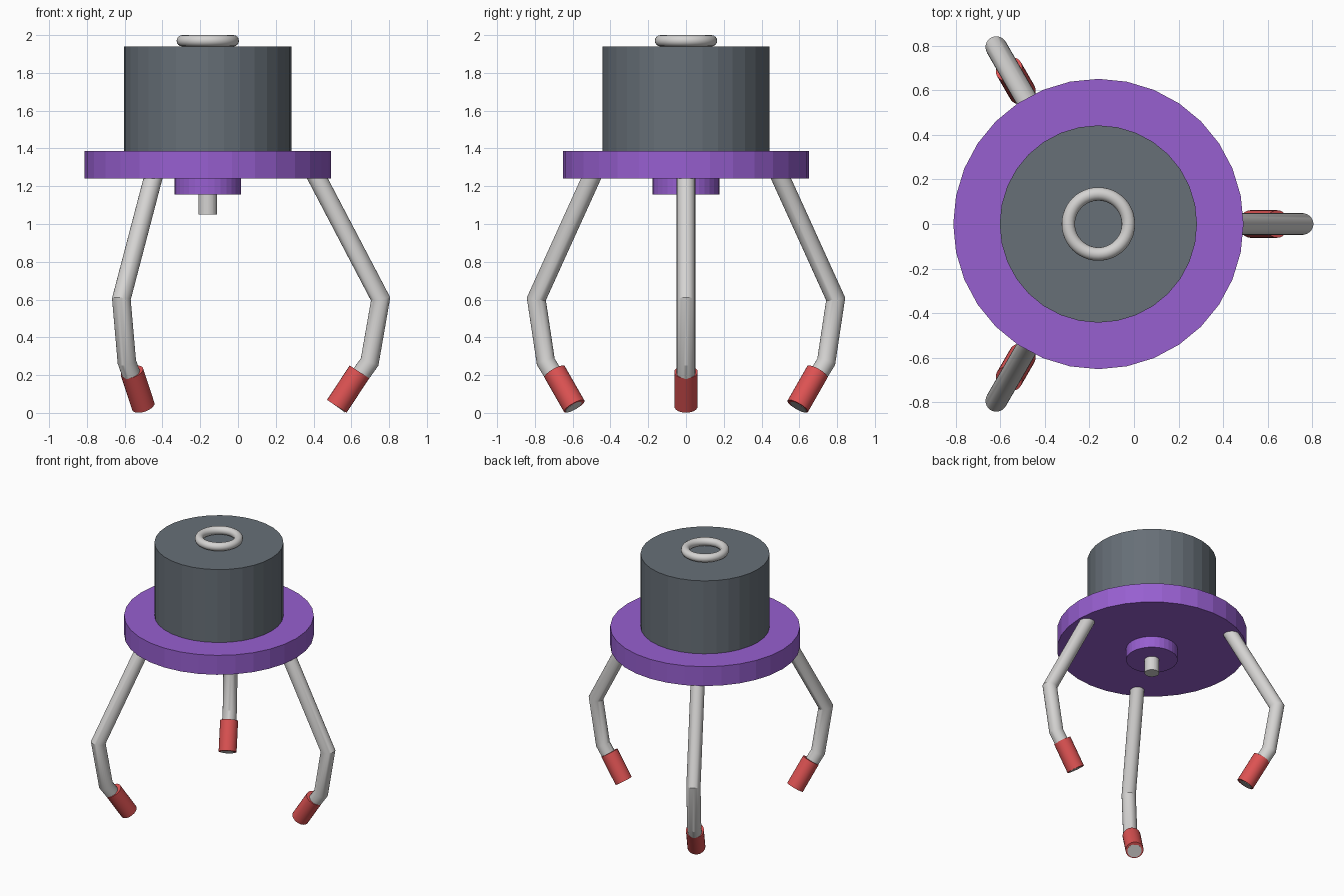
import bpy, bmesh, math
from mathutils import Vector, Matrix

if "Cube" in bpy.data.objects:
    bpy.data.objects.remove(bpy.data.objects["Cube"])

AXIS = Vector((-0.16, 0, 0))      # vertical axis shared by all round parts


def material(name, rgb):
    m = bpy.data.materials.new(name)
    m.diffuse_color = (*rgb, 1)
    m.use_nodes = True
    m.node_tree.nodes["Principled BSDF"].inputs["Base Color"].default_value = m.diffuse_color
    return m


PURPLE = material("purple", (0.31, 0.115, 0.63))
SLATE = material("slate grey", (0.135, 0.16, 0.185))
SILVER = material("light grey", (0.66, 0.65, 0.64))
RED = material("red", (0.72, 0.085, 0.085))


def finish(obj, name, mat, smooth=True):
    obj.name = name
    obj.data.materials.append(mat)
    if smooth:
        bpy.ops.object.select_all(action='DESELECT')
        obj.select_set(True)
        bpy.context.view_layer.objects.active = obj
        bpy.ops.object.shade_smooth_by_angle(angle=math.radians(24))
    return obj


def disc(name, mat, radius, z0, z1, sides=32):
    bpy.ops.mesh.primitive_cylinder_add(
        vertices=sides, radius=radius, depth=z1 - z0,
        location=AXIS + Vector((0, 0, (z0 + z1) / 2)))
    return finish(bpy.context.object, name, mat, smooth=False)


def bent_tube(name, mat, path, radius, angle, sides=24):
    """Mitred tube along (distance from axis, height) points, turned about the axis."""
    pts = [Vector((r, 0, z)) for r, z in path]
    bm = bmesh.new()
    rings = []
    for i, p in enumerate(pts):
        d_in = (p - pts[i - 1]).normalized() if i else (pts[1] - p).normalized()
        d_out = (pts[i + 1] - p).normalized() if i + 1 < len(pts) else d_in
        tangent = (d_in + d_out).normalized()
        side = Vector((tangent.z, 0, -tangent.x)) / tangent.dot(d_in)
        ring = []
        for k in range(sides):
            a = math.tau * k / sides
            ring.append(bm.verts.new(
                p + radius * (side * math.cos(a) + Vector((0, math.sin(a), 0)))))
        rings.append(ring)
    for a, b in zip(rings, rings[1:]):
        for k in range(sides):
            n = (k + 1) % sides
            bm.faces.new((a[k], a[n], b[n], b[k]))
    bm.faces.new(rings[0])
    bm.faces.new(rings[-1])
    bmesh.ops.recalc_face_normals(bm, faces=bm.faces)
    bm.transform(Matrix.Rotation(angle, 4, 'Z'))
    mesh = bpy.data.meshes.new(name)
    bm.to_mesh(mesh)
    bm.free()
    obj = bpy.data.objects.new(name, mesh)
    obj.location = AXIS
    bpy.context.collection.objects.link(obj)
    return finish(obj, name, mat)


# Stacked round body
disc("motor_housing", SLATE, 0.443, 1.385, 1.94)
disc("mounting_plate", PURPLE, 0.652, 1.24, 1.387)
disc("lower_hub", PURPLE, 0.177, 1.155, 1.242)
disc("drive_shaft", SILVER, 0.05, 1.05, 1.157)

# Ring lying on top of the housing
bpy.ops.mesh.primitive_torus_add(
    major_radius=0.135, minor_radius=0.03, major_segments=48, minor_segments=16,
    location=AXIS + Vector((0, 0, 1.97)))
ring = finish(bpy.context.object, "top_ring", SILVER, smooth=False)
ring.data.shade_smooth()

# Three bent claws with grip sleeves at their tips
claw_path = [(0.56, 1.28), (0.915, 0.603), (0.857, 0.27), (0.686, 0.031)]
sleeve_path = [(0.803, 0.217), (0.683, 0.035)]
for i in range(3):
    angle = math.tau * i / 3
    bent_tube(f"claw_{i + 1}", SILVER, claw_path, 0.049, angle)
    bent_tube(f"grip_sleeve_{i + 1}", RED, sleeve_path, 0.062, angle)
